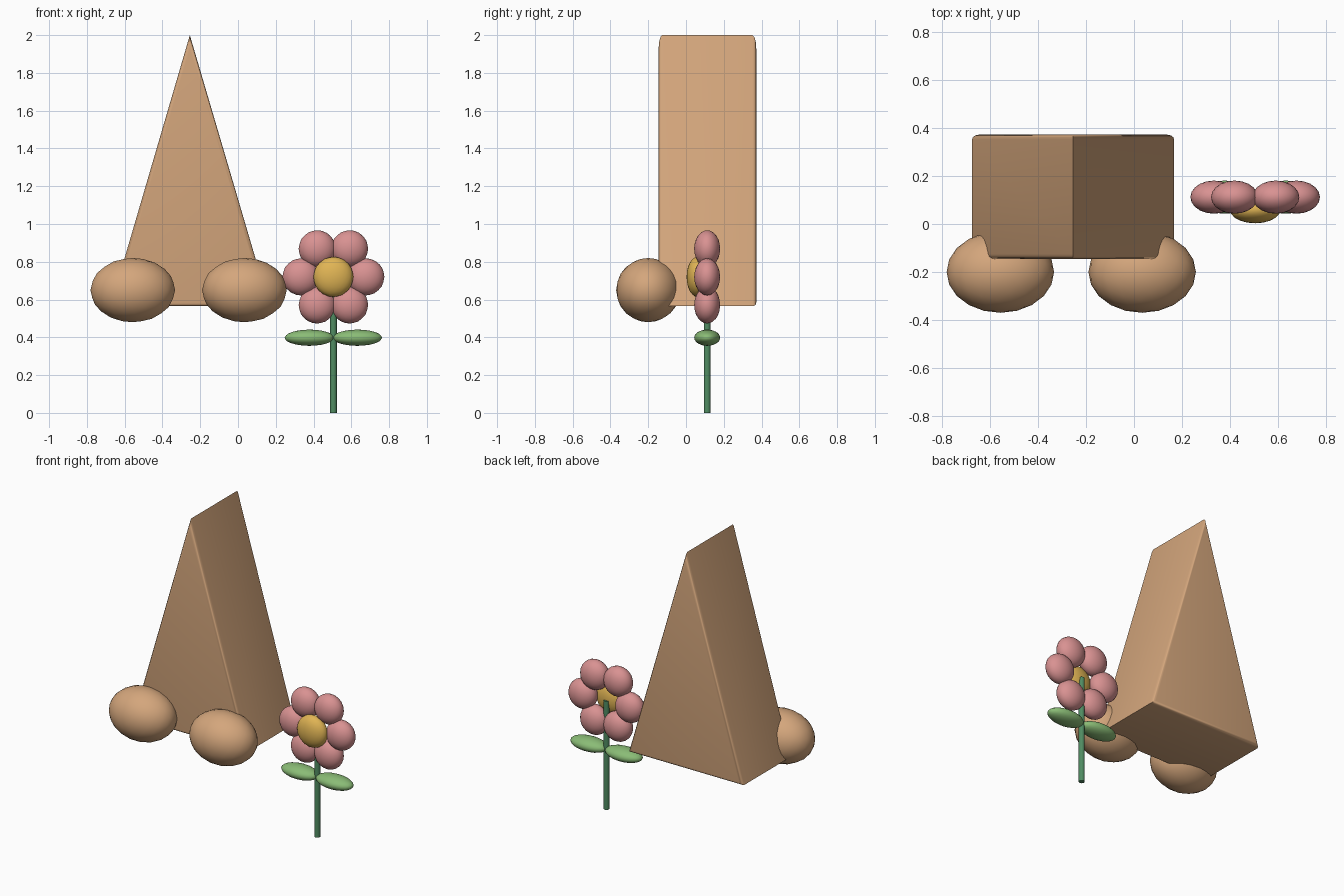
import bpy, bmesh, math

if "Cube" in bpy.data.objects:
    bpy.data.objects.remove(bpy.data.objects["Cube"])


def material(name, rgb):
    m = bpy.data.materials.new(name)
    lin = [((c / 255 + 0.055) / 1.055) ** 2.4 for c in rgb]
    m.diffuse_color = (*lin, 1)
    m.use_nodes = True
    m.node_tree.nodes["Principled BSDF"].inputs["Base Color"].default_value = m.diffuse_color
    return m


TAN = material("tan", (212, 166, 124))
PINK = material("pink", (217, 146, 146))
YELLOW = material("yellow", (224, 180, 84))
LEAF = material("leaf_green", (138, 188, 118))
STEM = material("stem_green", (80, 140, 98))


def finish(name, mat, angle=60):
    ob = bpy.context.object
    ob.name = name
    ob.data.materials.append(mat)
    bpy.ops.object.shade_smooth_by_angle(angle=math.radians(angle))
    return ob


def ellipsoid(name, loc, radii, mat, detail=3):
    bpy.ops.mesh.primitive_ico_sphere_add(subdivisions=detail, radius=1, location=loc)
    bpy.context.object.scale = radii
    bpy.ops.object.transform_apply(location=False, rotation=False, scale=True)
    return finish(name, mat)


# Body: triangular prism with rounded front and back rims
FRONT, BACK = -0.145, 0.372
profile = [(-0.675, 0.565), (0.167, 0.565), (-0.255, 2.0)]
bm = bmesh.new()
face = bm.faces.new([bm.verts.new((x, FRONT, z)) for x, z in profile])
ext = bmesh.ops.extrude_face_region(bm, geom=[face], use_keep_orig=True)
for v in ext["geom"]:
    if isinstance(v, bmesh.types.BMVert):
        v.co.y = BACK
bmesh.ops.recalc_face_normals(bm, faces=bm.faces)
rims = [e for e in bm.edges if abs(e.verts[0].co.y - e.verts[1].co.y) < 1e-4]
bmesh.ops.bevel(bm, geom=rims, offset=0.02, segments=3, profile=0.5, affect='EDGES')
mesh = bpy.data.meshes.new("body")
bm.to_mesh(mesh)
bm.free()
body = bpy.data.objects.new("body", mesh)
bpy.context.collection.objects.link(body)
bpy.ops.object.select_all(action='DESELECT')
body.select_set(True)
bpy.context.view_layer.objects.active = body
finish("body", TAN, 35)

# Feet
for side, x in (("left", -0.557), ("right", 0.034)):
    ellipsoid(f"{side}_foot", (x, -0.2, 0.65), (0.224, 0.17, 0.17), TAN)

# Flower: stem, leaves, ring of petals and centre
FX, FY, FZ = 0.505, 0.112, 0.72
bpy.ops.mesh.primitive_cylinder_add(vertices=16, radius=0.018, depth=FZ, location=(FX, FY, FZ / 2))
finish("stem", STEM, 40)
for side, s in (("left", -1), ("right", 1)):
    ellipsoid(f"{side}_leaf", (FX + s * 0.127, FY, 0.398), (0.131, 0.069, 0.043), LEAF)
for i in range(6):
    a = i * math.pi / 3
    loc = (FX + 0.172 * math.cos(a), FY, FZ + 0.172 * math.sin(a))
    ellipsoid(f"petal_{i + 1}", loc, (0.098, 0.069, 0.098), PINK)
ellipsoid("flower_centre", (FX, 0.06, FZ), (0.106, 0.057, 0.106), YELLOW)
